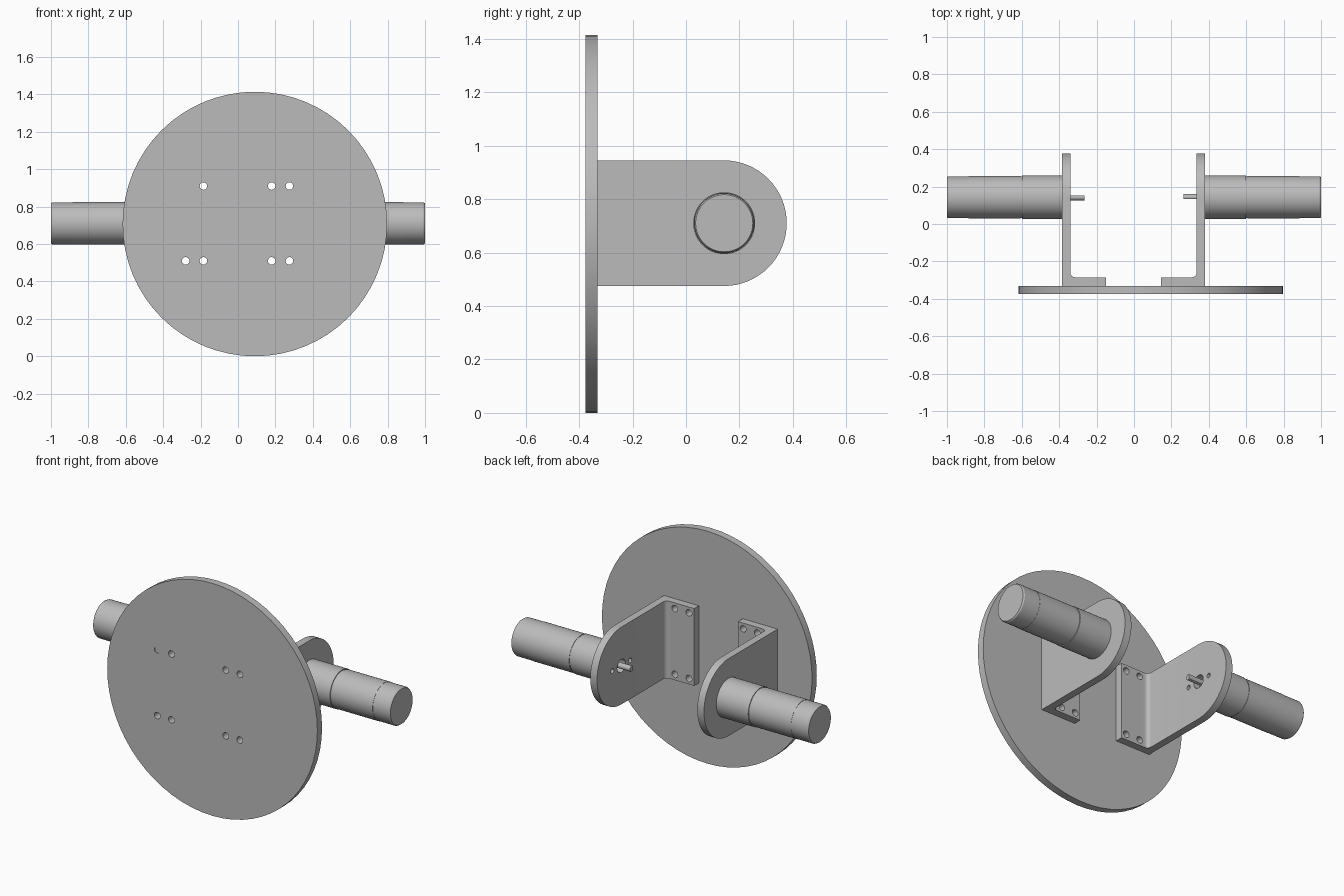
import bpy, bmesh
from math import pi, cos, sin, radians
from mathutils import Matrix, Vector

cube = bpy.data.objects.get("Cube")
if cube:
    bpy.data.objects.remove(cube)

grey = bpy.data.materials.new("machined grey")
grey.use_nodes = True
grey.diffuse_color = (0.5, 0.5, 0.5, 1)
grey.node_tree.nodes["Principled BSDF"].inputs["Base Color"].default_value = (0.5, 0.5, 0.5, 1)

AXIS_Y, AXIS_Z = 0.143, 0.71      # motor axis
HOLE_X, HOLE_Z = (0.1825, 0.2775), (0.51, 0.91)
SHIFT = -0.0025                   # bracket pair centre


def finish(name, bm):
    bmesh.ops.recalc_face_normals(bm, faces=bm.faces)
    mesh = bpy.data.meshes.new(name)
    bm.to_mesh(mesh)
    bm.free()
    mesh.materials.append(grey)
    ob = bpy.data.objects.new(name, mesh)
    bpy.context.collection.objects.link(ob)
    return ob


def prism(name, points, direction):
    """Closed outline swept along a direction."""
    bm = bmesh.new()
    face = bm.faces.new([bm.verts.new(p) for p in points])
    ext = bmesh.ops.extrude_face_region(bm, geom=[face])
    bmesh.ops.translate(bm, vec=direction,
                        verts=[v for v in ext["geom"] if isinstance(v, bmesh.types.BMVert)])
    return finish(name, bm)


def add_cylinder(bm, centre, radius, length, axis, segments=24):
    turn = Vector((0, 0, 1)).rotation_difference(Vector(axis)).to_matrix().to_4x4()
    bmesh.ops.create_cone(bm, cap_ends=True, segments=segments, radius1=radius, radius2=radius,
                          depth=length, matrix=Matrix.Translation(centre) @ turn)


def boolean(ob, cutter, operation):
    """Apply a boolean and discard its helper."""
    cutter.hide_render = True
    mod = ob.modifiers.new("cut", "BOOLEAN")
    mod.operation, mod.object, mod.solver = operation, cutter, "EXACT"
    bpy.context.view_layer.objects.active = ob
    bpy.ops.object.modifier_apply(modifier=mod.name)
    bpy.data.objects.remove(cutter)


def smooth(ob):
    bpy.ops.object.select_all(action="DESELECT")
    ob.select_set(True)
    bpy.context.view_layer.objects.active = ob
    bpy.ops.object.shade_smooth_by_angle(angle=radians(30))


def mount_holes(bm, side, y):
    for x in HOLE_X:
        for z in HOLE_Z:
            add_cylinder(bm, (SHIFT + side * x, y, z), 0.02, 0.2, (0, 1, 0))


# Round mounting disc with eight holes
bm = bmesh.new()
add_cylinder(bm, (0.09, -0.353, 0.707), 0.707, 0.045, (0, 1, 0), 64)
disc = finish("mounting_disc", bm)
bm = bmesh.new()
for side in (1, -1):
    mount_holes(bm, side, -0.353)
boolean(disc, finish("disc_hole_cutter", bm), "DIFFERENCE")
smooth(disc)

# Plug left in one disc hole
bm = bmesh.new()
add_cylinder(bm, (SHIFT - HOLE_X[1], -0.351, HOLE_Z[1]), 0.0205, 0.041, (0, 1, 0))
smooth(finish("hole_plug", bm))

for side, label in ((1, "left"), (-1, "right")):
    # Angle bracket: filleted L, trimmed to a round-ended side outline
    fillet = [(0.3125 + 0.025 * cos(a), -0.26 - 0.025 * sin(a))
              for a in (i * pi / 12 for i in range(7))]
    outline = [(0.1475, -0.3305), (0.3825, -0.3305), (0.3825, 0.45), (0.3375, 0.45)]
    outline += fillet + [(0.1475, -0.285)]
    bracket = prism(label + "_bracket",
                    [(SHIFT + side * x, y, 0.4) for x, y in outline], (0, 0, 0.6))
    arc = [(0.142 + 0.235 * cos(a), AXIS_Z + 0.235 * sin(a))
           for a in (-pi / 2 + i * pi / 32 for i in range(33))]
    trim = [(-0.5, AXIS_Z - 0.235)] + arc + [(-0.5, AXIS_Z + 0.235)]
    boolean(bracket, prism("trim", [(0, y, z) for y, z in trim], (side, 0, 0)), "INTERSECT")

    # Flange holes, shaft hole and motor screw holes
    bm = bmesh.new()
    mount_holes(bm, side, -0.3)
    for dy, radius in ((0, 0.04), (-0.085, 0.014), (0.085, 0.014)):
        add_cylinder(bm, (side * 0.36, AXIS_Y + dy, AXIS_Z), radius, 0.2, (1, 0, 0))
    boolean(bracket, finish("bracket_hole_cutter", bm), "DIFFERENCE")
    smooth(bracket)

    # Gear motor: turned profile with a groove and a slightly narrower end cap
    profile = [(0.38, 0), (0.38, 0.116), (0.6, 0.116), (0.6, 0.111), (0.607, 0.111),
               (0.607, 0.1135), (0.885, 0.1135), (0.885, 0.112), (0.992, 0.112),
               (1.0, 0.107), (1.0, 0)]
    bm = bmesh.new()
    verts = [bm.verts.new((side * x, AXIS_Y + r, AXIS_Z)) for x, r in profile]
    edges = [bm.edges.new(pair) for pair in zip(verts, verts[1:])]
    bmesh.ops.spin(bm, geom=verts + edges, cent=(0, AXIS_Y, AXIS_Z), axis=(1, 0, 0),
                   angle=2 * pi, steps=48, use_merge=True)
    bmesh.ops.remove_doubles(bm, verts=bm.verts, dist=0.0001)
    smooth(finish(label + "_motor", bm))

    # Drive shaft with one flat
    bm = bmesh.new()
    add_cylinder(bm, (side * 0.325, AXIS_Y, AXIS_Z), 0.017, 0.12, (1, 0, 0))
    cut = bmesh.ops.bisect_plane(bm, geom=bm.verts[:] + bm.edges[:] + bm.faces[:],
                                 plane_co=(0, AXIS_Y - side * 0.01, 0) if side < 0 else
                                 (0, AXIS_Y - 0.01, 0),
                                 plane_no=(0, -1, 0) if side > 0 else (0, 1, 0),
                                 clear_outer=True)
    bmesh.ops.holes_fill(bm, edges=[e for e in bm.edges if e.is_boundary])
    smooth(finish(label + "_shaft", bm))
